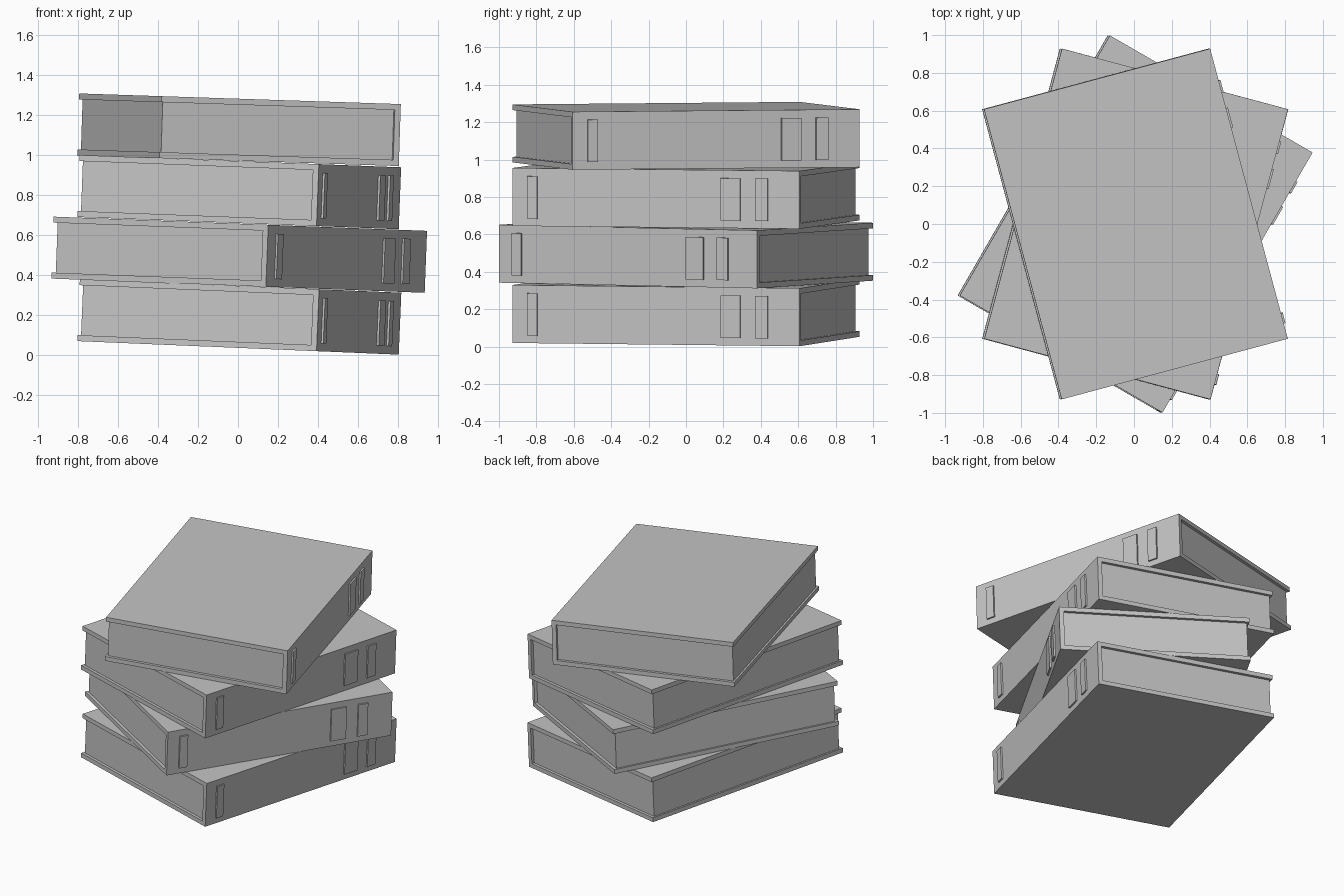
import bpy, bmesh, math
from mathutils import Matrix, Vector

if "Cube" in bpy.data.objects:
    bpy.data.objects.remove(bpy.data.objects["Cube"], do_unlink=True)

grey = bpy.data.materials.new("book_grey")
grey.use_nodes = True
colour = (0.55, 0.55, 0.55, 1)
grey.diffuse_color = colour
bsdf = next(n for n in grey.node_tree.nodes if n.type == 'BSDF_PRINCIPLED')
bsdf.inputs["Base Color"].default_value = colour

# Book proportions: half width, half length, thickness, board thickness
W, L, H, T = 0.62, 0.795, 0.31, 0.03
FORE, END = 0.013, 0.02      # how far the pages sit back from the boards
RIDGE = 0.011                # how far the ridges stand out of the spine


def finish(bm, name):
    bmesh.ops.recalc_face_normals(bm, faces=bm.faces)
    mesh = bpy.data.meshes.new(name)
    bm.to_mesh(mesh)
    bm.free()
    mesh.materials.append(grey)
    return mesh


def add_box(bm, low, high):
    low, high = Vector(low), Vector(high)
    matrix = Matrix.Translation((low + high) / 2) @ Matrix.Diagonal((*(high - low), 1))
    bmesh.ops.create_cube(bm, size=1, matrix=matrix)


def cover_mesh():
    # C-shaped profile of two boards and a spine, extruded along the book
    profile = [(-W, 0), (W, 0), (W, H), (-W, H), (-W, H - T),
               (W - T, H - T), (W - T, T), (-W, T)]
    bm = bmesh.new()
    face = bm.faces.new([bm.verts.new((x, -L, z)) for x, z in profile])
    result = bmesh.ops.extrude_face_region(bm, geom=[face])
    moved = [v for v in result["geom"] if isinstance(v, bmesh.types.BMVert)]
    bmesh.ops.translate(bm, verts=moved, vec=(0, 2 * L, 0))
    return finish(bm, "cover")


def pages_mesh():
    bm = bmesh.new()
    add_box(bm, (FORE - W, END - L, T - 0.004), (W - T + 0.004, L - END, H - T + 0.004))
    return finish(bm, "pages")


def ridges_mesh():
    bm = bmesh.new()
    for start, end in [(-0.712, -0.655), (0.361, 0.469), (0.552, 0.62)]:
        add_box(bm, (W - 0.01, start, 0.04), (W + RIDGE, end, 0.267))
    return finish(bm, "spine_ridges")


parts = {"cover": cover_mesh(), "pages": pages_mesh(), "spine_ridges": ridges_mesh()}

# Stack from bottom to top: height of the base, turn in degrees, lean to the right
stack = [("bottom", 0.036, -15, 0.042), ("second", 0.347, -30, 0.038),
         ("third", 0.66, -15, 0.038), ("top", 0.972, 15, 0.033)]
for place, z, turn, lean in stack:
    matrix = (Matrix.Translation((0, 0, z)) @ Matrix.Rotation(lean, 4, 'Y')
              @ Matrix.Rotation(math.radians(turn), 4, 'Z'))
    for part, mesh in parts.items():
        obj = bpy.data.objects.new(f"{place}_book_{part}", mesh)
        bpy.context.collection.objects.link(obj)
        obj.matrix_world = matrix
